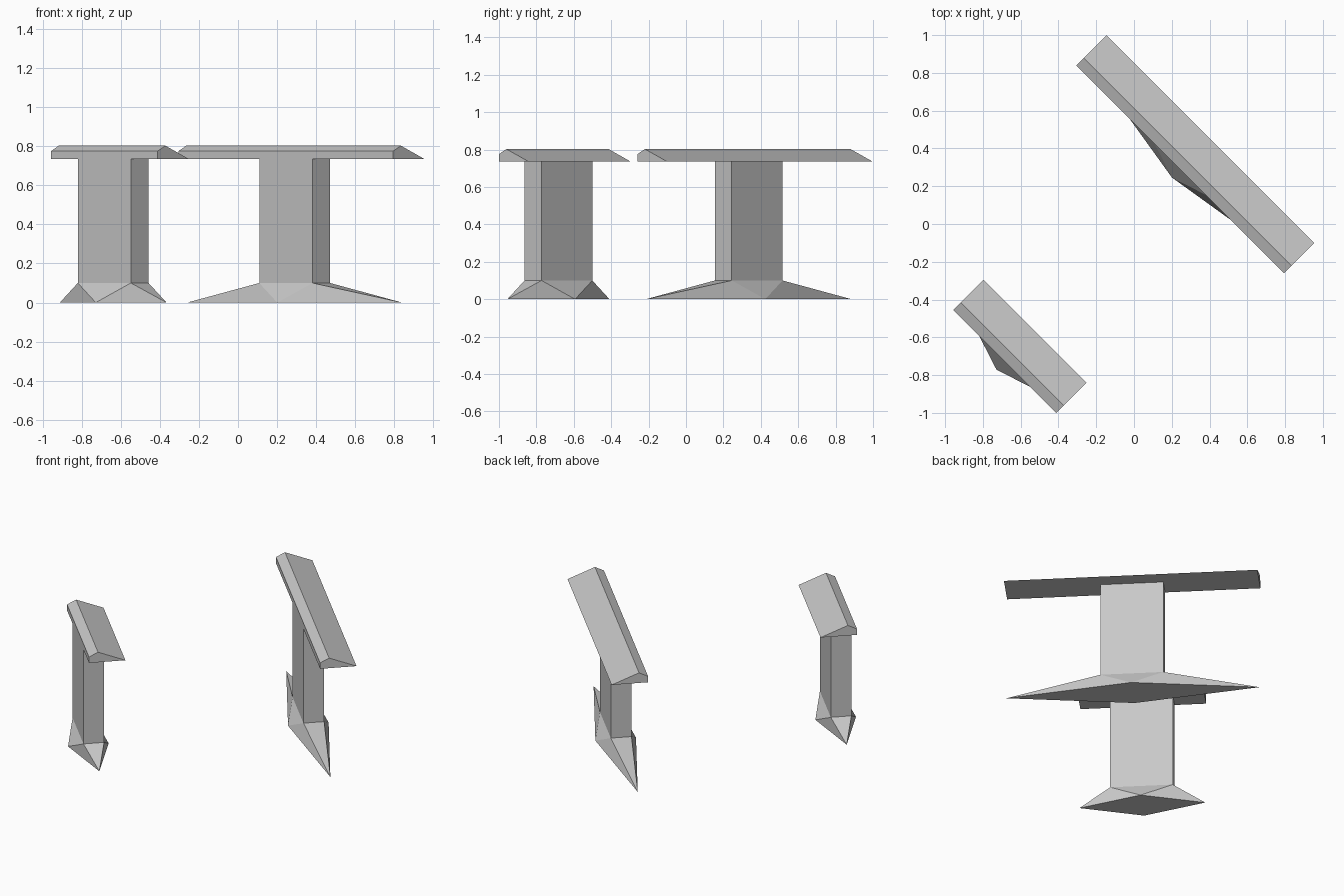
import bpy, bmesh, math
from mathutils import Vector, Matrix

if "Cube" in bpy.data.objects:
    bpy.data.objects.remove(bpy.data.objects["Cube"])

# Single plain material
grey = bpy.data.materials.new("light_grey")
grey.use_nodes = True
color = (0.58, 0.58, 0.58, 1)
grey.diffuse_color = color
grey.node_tree.nodes["Principled BSDF"].inputs["Base Color"].default_value = color

POST_HX, POST_HY = 0.192, 0.064
BASE_TOP, SLAB_BOTTOM, RIDGE = 0.10, 0.735, 0.803


def hull(name, points, matrix):
    """Flat-faced convex solid around the given local points."""
    bm = bmesh.new()
    for p in points:
        bm.verts.new(matrix @ Vector(p))
    bmesh.ops.convex_hull(bm, input=bm.verts)
    bmesh.ops.dissolve_limit(bm, angle_limit=0.002, verts=bm.verts, edges=bm.edges)
    bmesh.ops.recalc_face_normals(bm, faces=bm.faces)
    mesh = bpy.data.meshes.new(name)
    bm.to_mesh(mesh)
    bm.free()
    mesh.materials.append(grey)
    bpy.context.collection.objects.link(bpy.data.objects.new(name, mesh))


def rectangle(z):
    return [(sx * POST_HX, sy * POST_HY, z) for sx in (-1, 1) for sy in (-1, 1)]


def stand(prefix, x, y, half):
    place = Matrix.Translation((x, y, 0)) @ Matrix.Rotation(math.radians(-45), 4, 'Z')
    # Diamond foot tapering up to the post
    foot = [(-half, 0, 0), (half, 0, 0), (0, -0.126, 0), (0, 0.126, 0)]
    hull(prefix + "_foot", foot + rectangle(BASE_TOP), place)
    # Rectangular post
    hull(prefix + "_post", rectangle(BASE_TOP) + rectangle(SLAB_BOTTOM), place)
    # Sloping slab, flush with the post at the front
    front = -POST_HY
    profile = [(front, SLAB_BOTTOM), (front, 0.775),
               (front + 0.056, RIDGE), (front + 0.226, SLAB_BOTTOM)]
    hull(prefix + "_slab", [(s * half, py, pz) for s in (-1, 1) for py, pz in profile], place)


stand("long", 0.29, 0.335, 0.777)
stand("short", -0.639, -0.682, 0.386)
